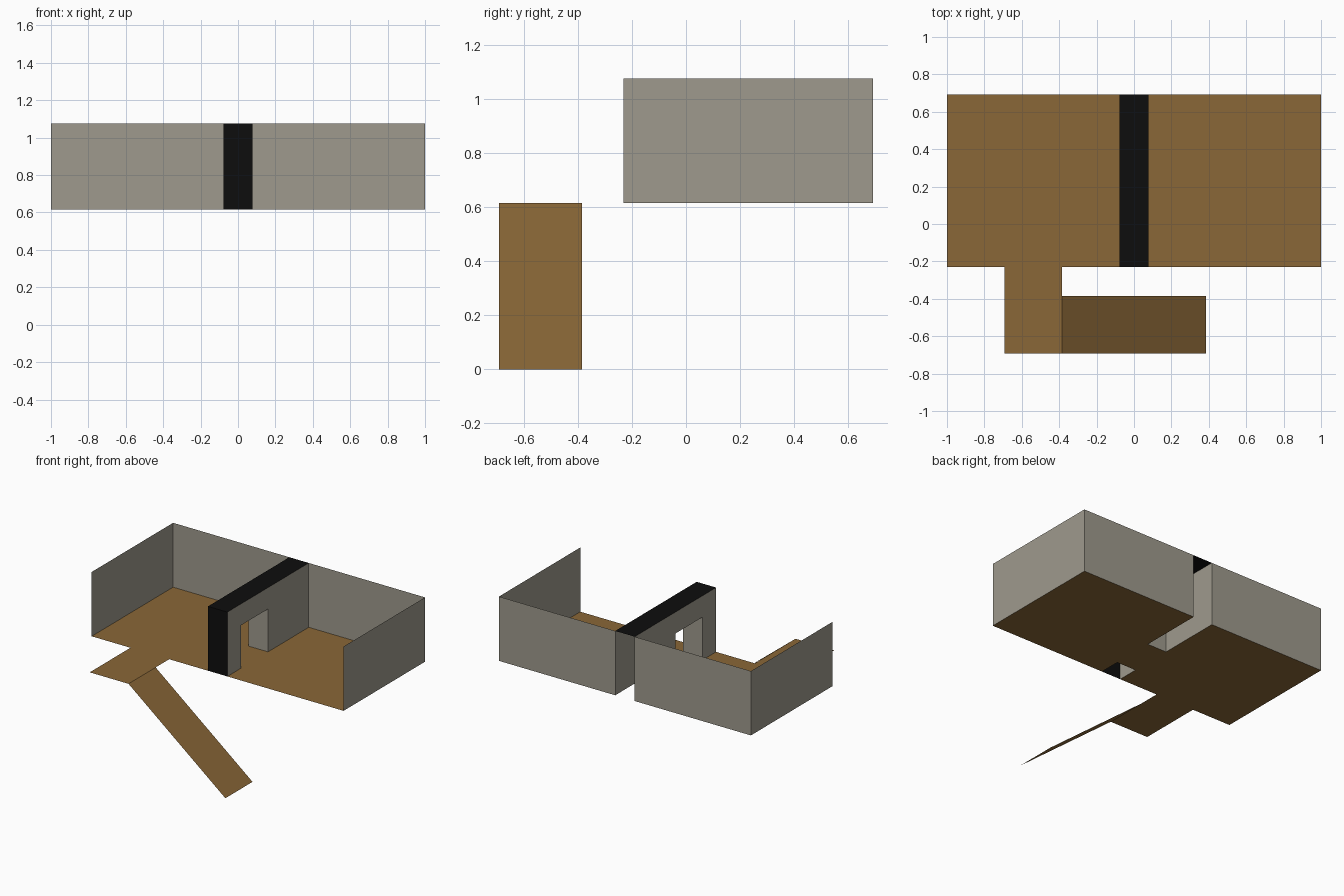
import bpy

if "Cube" in bpy.data.objects:
    bpy.data.objects.remove(bpy.data.objects["Cube"])

U = 1 / 13  # grid unit of the design


def srgb(r, g, b):
    lin = [(c / 255 / 12.92) if c < 11 else ((c / 255 + 0.055) / 1.055) ** 2.4 for c in (r, g, b)]
    return (*lin, 1)


def material(name, rgb):
    m = bpy.data.materials.new(name)
    m.diffuse_color = srgb(*rgb)
    m.use_nodes = True
    m.node_tree.nodes["Principled BSDF"].inputs["Base Color"].default_value = m.diffuse_color
    return m


wood = material("brown_wood", (138, 103, 55))
plaster = material("grey_plaster", (159, 154, 141))
black = material("black_trim", (13, 13, 13))


def sheet(name, points, mat):
    """Single flat panel from an outline given in grid units."""
    mesh = bpy.data.meshes.new(name)
    mesh.from_pydata([(x * U, y * U, z * U) for x, y, z in points], [], [range(len(points))])
    mesh.materials.append(mat)
    obj = bpy.data.objects.new(name, mesh)
    bpy.context.collection.objects.link(obj)
    return obj


# levels and floor limits
F, T = 8, 14
Y0, Y1 = -3, 9

# floor, slotted under the hollow partition, solid in the doorway
floor = [(-13, Y0), (-9, Y0), (-5, Y0), (-1, Y0), (-1, -1), (1, -1), (1, Y0), (13, Y0),
         (13, Y1), (1, Y1), (1, 3), (-1, 3), (-1, Y1), (-13, Y1)]
sheet("floor", [(x, y, F) for x, y in floor], wood)

# landing and ramp down to the ground
sheet("landing", [(-9, -9, F), (-5, -9, F), (-5, Y0, F), (-9, Y0, F)], wood)
sheet("ramp", [(-5, -9, F), (5, -9, 0), (5, -5, 0), (-5, -5, F)], wood)

# mirrored outer walls and partition sides with a doorway
doorway = [(Y0, F), (-1, F), (-1, 12), (3, 12), (3, F), (Y1, F), (Y1, T), (Y0, T)]
for side, s in (("left", -1), ("right", 1)):
    d = s  # reverse outline on the left so faces point outward
    sheet(side + "_wall", [(13 * s, Y0, F), (13 * s, Y1, F), (13 * s, Y1, T), (13 * s, Y0, T)][::d], plaster)
    sheet(side + "_back_wall", [(13 * s, Y1, F), (s, Y1, F), (s, Y1, T), (13 * s, Y1, T)][::d], plaster)
    sheet(side + "_partition_side", [(s, y, z) for y, z in doorway][::d], plaster)

# doorway lining
sheet("front_jamb", [(1, -1, F), (-1, -1, F), (-1, -1, 12), (1, -1, 12)], plaster)
sheet("back_jamb", [(-1, 3, F), (1, 3, F), (1, 3, 12), (-1, 3, 12)], plaster)
sheet("lintel", [(-1, 3, 12), (1, 3, 12), (1, -1, 12), (-1, -1, 12)], plaster)

# black front and top of the partition
sheet("partition_front", [(-1, Y0, F), (1, Y0, F), (1, Y0, T), (-1, Y0, T)], black)
sheet("partition_top", [(-1, Y0, T), (1, Y0, T), (1, Y1, T), (-1, Y1, T)], black)
